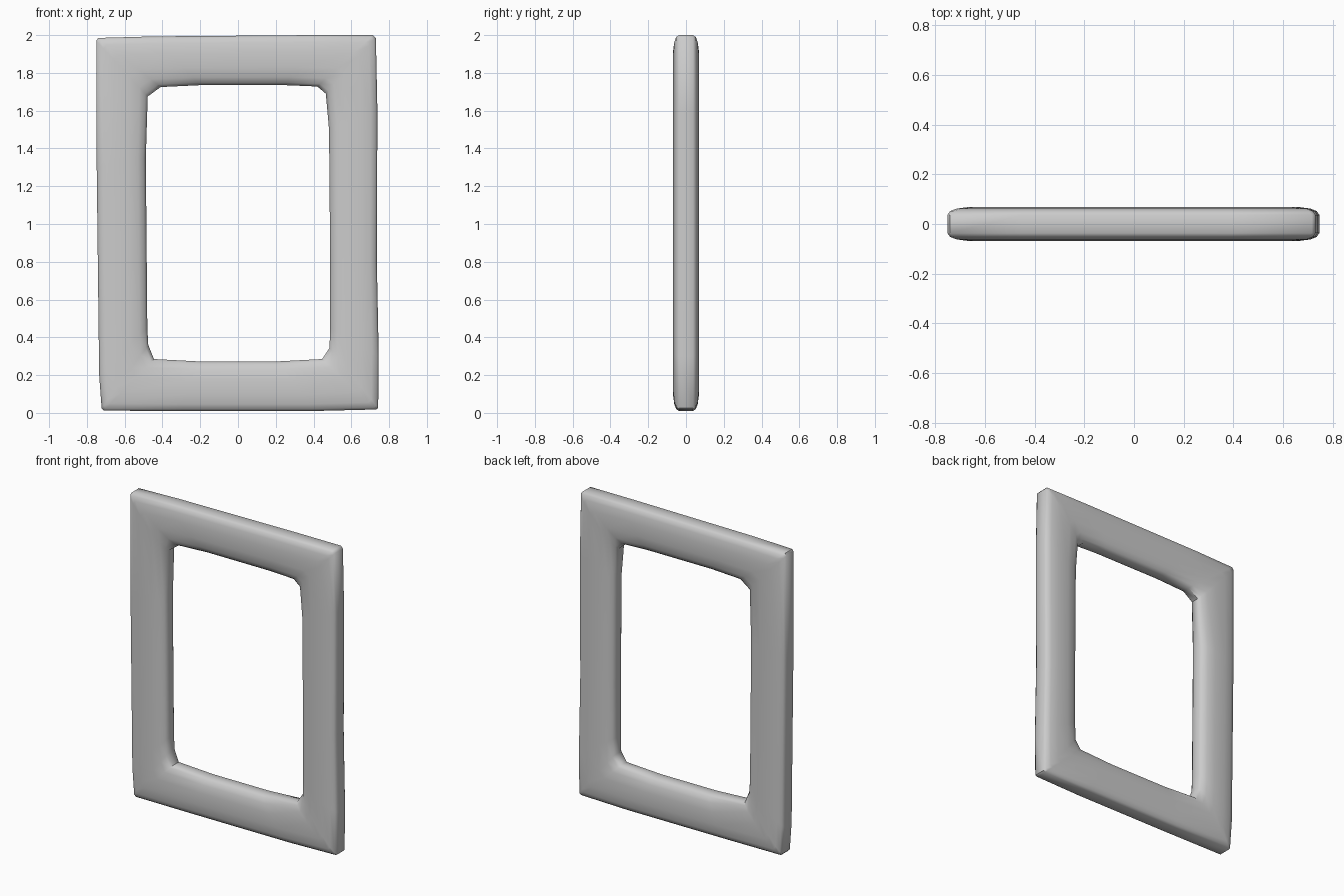
import bpy, bmesh

if "Cube" in bpy.data.objects:
    bpy.data.objects.remove(bpy.data.objects["Cube"])

# Matching outer and inner outlines (x, z), clockwise from lower left
outer = [(-.735, .2), (-.748, 1.3), (-.75, 1.97), (-.74, 1.985),
         (-.45, 1.993), (.4, 2.0), (.715, 2.0), (.73, 1.985),
         (.738, 1.6), (.735, .8), (.745, .3), (.742, .025), (.73, .018),
         (.4, .01), (-.3, .01), (-.71, .012), (-.722, .025)]
inner = [(-.48, .45), (-.488, 1.35), (-.478, 1.675), (-.41, 1.725),
         (-.2, 1.735), (.25, 1.735), (.42, 1.728), (.465, 1.69),
         (.482, 1.5), (.488, .8), (.487, .45), (.485, .345), (.445, .285),
         (.2, .272), (-.2, .272), (-.445, .285), (-.475, .36)]

# Half cross-section: (fraction from inner to outer edge, half depth)
half = [(0, .026), (.05, .045), (.16, .06), (.36, .069), (.66, .069),
        (.86, .062), (.96, .052), (1, .037)]
profile = [(t, -y) for t, y in half] + [(t, y) for t, y in reversed(half)]

# Rectangular frame: the cross-section swept around the outlines
bm = bmesh.new()
rings = []
for (ox, oz), (ix, iz) in zip(outer, inner):
    rings.append([bm.verts.new((ix + (ox - ix) * t, y, iz + (oz - iz) * t))
                  for t, y in profile])
n, m = len(rings), len(profile)
for i in range(n):
    a, b = rings[i], rings[(i + 1) % n]
    for j in range(m):
        k = (j + 1) % m
        bm.faces.new((a[j], a[k], b[k], b[j]))
bmesh.ops.recalc_face_normals(bm, faces=bm.faces)
mesh = bpy.data.meshes.new("frame")
bm.to_mesh(mesh)
bm.free()
frame = bpy.data.objects.new("frame", mesh)
bpy.context.collection.objects.link(frame)

# Soft shading along the bars, crisp at the corners
bpy.context.view_layer.objects.active = frame
frame.select_set(True)
bpy.ops.object.shade_smooth_by_angle(angle=0.8)
